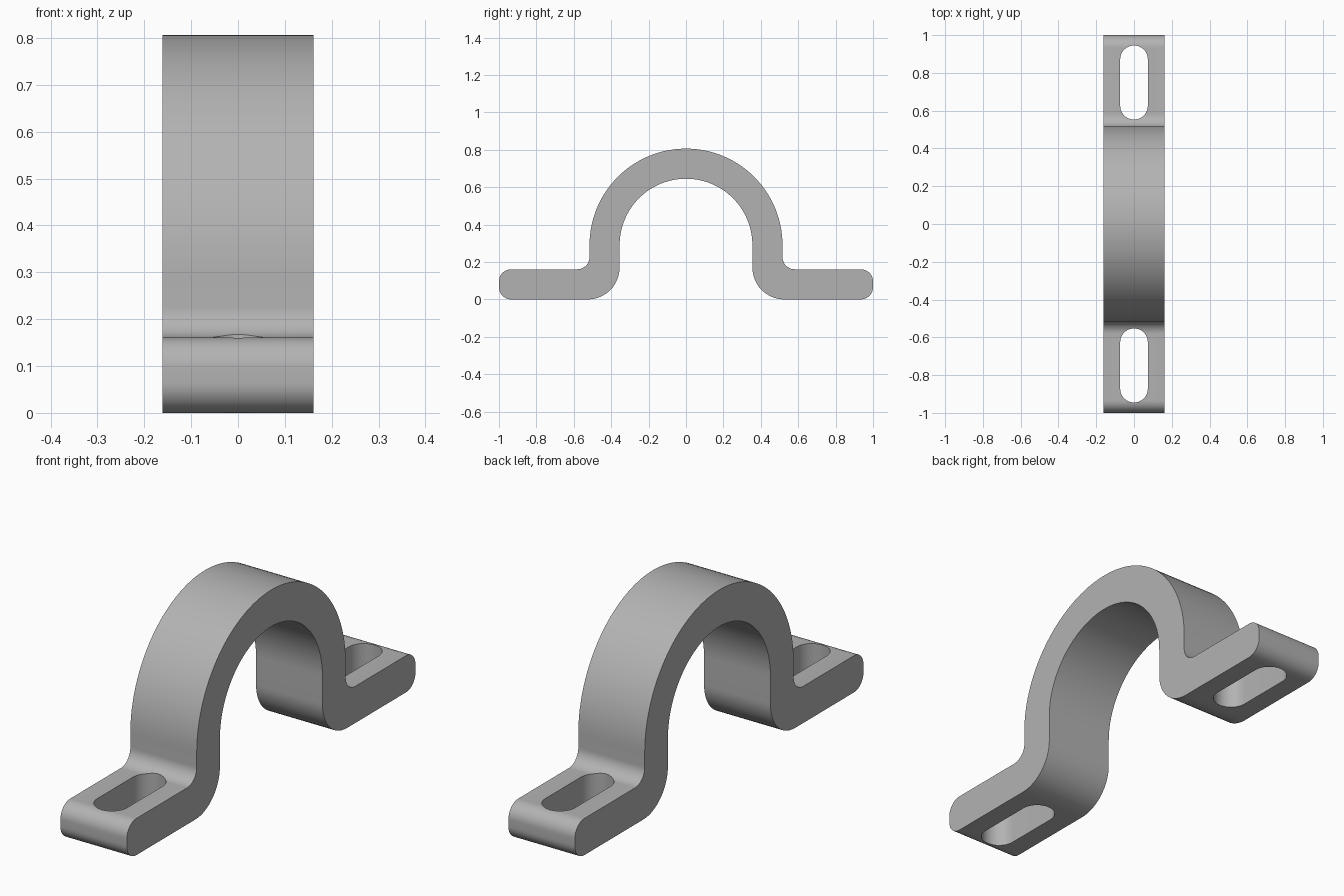
import bpy, bmesh
from math import pi, sin, cos

if "Cube" in bpy.data.objects:
    bpy.data.objects.remove(bpy.data.objects["Cube"], do_unlink=True)

HALF_WIDTH = 0.161
THICK = 0.161          # foot and strap thickness
INNER, OUTER = 0.355, 0.516
ARCH_Z = 0.29          # centre height of the arch
FILLET = 0.065         # small rounds
BEND = 0.17            # large round under the bend
SLOT_IN, SLOT_OUT, SLOT_R = 0.553, 0.945, 0.073

steel = bpy.data.materials.new("grey steel")
steel.use_nodes = True
GREY = (0.45, 0.45, 0.45, 1)
steel.diffuse_color = GREY
steel.node_tree.nodes["Principled BSDF"].inputs["Base Color"].default_value = GREY


def arc(a, b, r, start, end, steps):
    """Points on an arc, angles in units of pi."""
    angles = [pi * (start + (end - start) * i / steps) for i in range(steps + 1)]
    return [(a + r * cos(t), b + r * sin(t)) for t in angles]


def prism(name, outline, place, offset):
    """Extrude an outline; place maps its 2D points to 3D."""
    bm = bmesh.new()
    face = bm.faces.new([bm.verts.new(place(a, b)) for a, b in outline])
    ext = bmesh.ops.extrude_face_region(bm, geom=[face])
    verts = [v for v in ext["geom"] if isinstance(v, bmesh.types.BMVert)]
    bmesh.ops.translate(bm, verts=verts, vec=offset)
    bmesh.ops.recalc_face_normals(bm, faces=bm.faces)
    mesh = bpy.data.meshes.new(name)
    bm.to_mesh(mesh)
    bm.free()
    mesh.materials.append(steel)
    obj = bpy.data.objects.new(name, mesh)
    bpy.context.collection.objects.link(obj)
    return obj


# One side of the strap: outer arch, bend, foot tip, underside, inner arch
outer_side = arc(0, ARCH_Z, OUTER, 0.5, 0, 32)
outer_side += arc(OUTER + FILLET, THICK + FILLET, FILLET, 1, 1.5, 12)
outer_side += arc(1 - FILLET, THICK - FILLET, FILLET, 0.5, 0, 12)
outer_side += arc(1 - FILLET, FILLET, FILLET, 0, -0.5, 12)
inner_side = arc(INNER + BEND, BEND, BEND, 1.5, 1, 16)
inner_side += arc(0, ARCH_Z, INNER, 0, 0.5, 32)
half = outer_side + inner_side

# Mirror the side, leaving out the two shared points at the crown
mirrored = [(-y, z) for y, z in reversed(half[1:-1])]
strap = prism("clamp_strap", half + mirrored,
              lambda y, z: (-HALF_WIDTH, y, z), (2 * HALF_WIDTH, 0, 0))

# Bolt slots through both feet
slot = arc(0, SLOT_OUT - SLOT_R, SLOT_R, 0, 1, 24)
slot += arc(0, SLOT_IN + SLOT_R, SLOT_R, 1, 2, 24)
bpy.context.view_layer.objects.active = strap
strap.select_set(True)
for side in (-1, 1):
    cutter = prism("slot_cutter", slot, lambda x, y: (x, side * y, -0.1), (0, 0, 0.4))
    cutter.hide_render = True
    cut = strap.modifiers.new("slot", "BOOLEAN")
    cut.object = cutter
    cut.operation = "DIFFERENCE"
    cut.solver = "EXACT"
    bpy.ops.object.modifier_apply(modifier=cut.name)
    bpy.data.objects.remove(cutter, do_unlink=True)

bpy.ops.object.shade_smooth_by_angle(angle=pi / 6)
